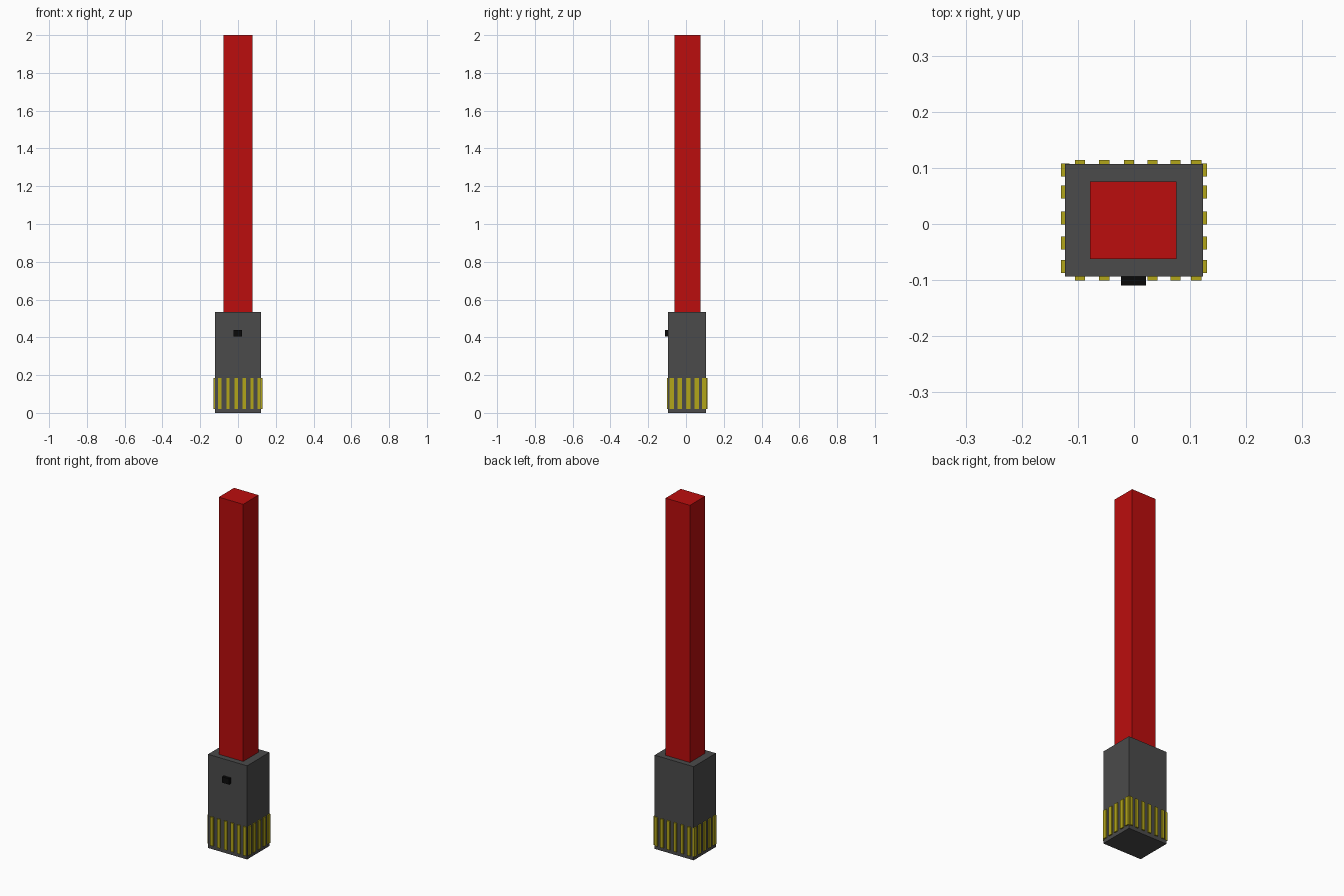
import bpy

if "Cube" in bpy.data.objects:
    bpy.data.objects.remove(bpy.data.objects["Cube"])


def material(name, rgb):
    m = bpy.data.materials.new(name)
    m.diffuse_color = (*rgb, 1.0)
    m.use_nodes = True
    m.node_tree.nodes["Principled BSDF"].inputs["Base Color"].default_value = m.diffuse_color
    return m


RED = material("red", (0.5, 0.004, 0.004))
DARK = material("dark_grey", (0.07, 0.07, 0.07))
YELLOW = material("yellow", (0.45, 0.38, 0.01))
BLACK = material("black", (0.003, 0.003, 0.003))


def box(name, x, y, z, mat):
    """Box from (min, max) ranges on each axis."""
    bpy.ops.mesh.primitive_cube_add(size=1, location=[sum(r) / 2 for r in (x, y, z)])
    ob = bpy.context.object
    ob.name = name
    ob.scale = [r[1] - r[0] for r in (x, y, z)]
    bpy.ops.object.transform_apply(location=False, rotation=False, scale=True)
    ob.data.materials.append(mat)
    return ob


# Handle, blade and button
HX, Y0, Y1, TOP = 0.123, -0.094, 0.107, 0.534
box("handle", (-HX, HX), (Y0, Y1), (0, TOP), DARK)
box("blade", (-0.078, 0.076), (-0.062, 0.076), (TOP - 0.02, 2.0), RED)
box("button", (-0.023, 0.021), (-0.11, Y0 + 0.01), (0.405, 0.439), BLACK)

# Grip ribs: thin bars standing proud of all four sides
RIB_Z, PROUD, SINK = (0.021, 0.185), 0.007, 0.008
for cx in (-0.096, -0.053, -0.009, 0.033, 0.074, 0.111):
    xr = (cx - 0.009, cx + 0.009)
    box("front_rib", xr, (Y0 - PROUD, Y0 + SINK), RIB_Z, YELLOW)
    box("back_rib", xr, (Y1 - SINK, Y1 + PROUD), RIB_Z, YELLOW)
for cy in (-0.076, -0.034, 0.011, 0.057, 0.096):
    yr = (cy - 0.0115, cy + 0.0115)
    box("right_rib", (HX - SINK, HX + PROUD), yr, RIB_Z, YELLOW)
    box("left_rib", (-HX - PROUD, -HX + SINK), yr, RIB_Z, YELLOW)
